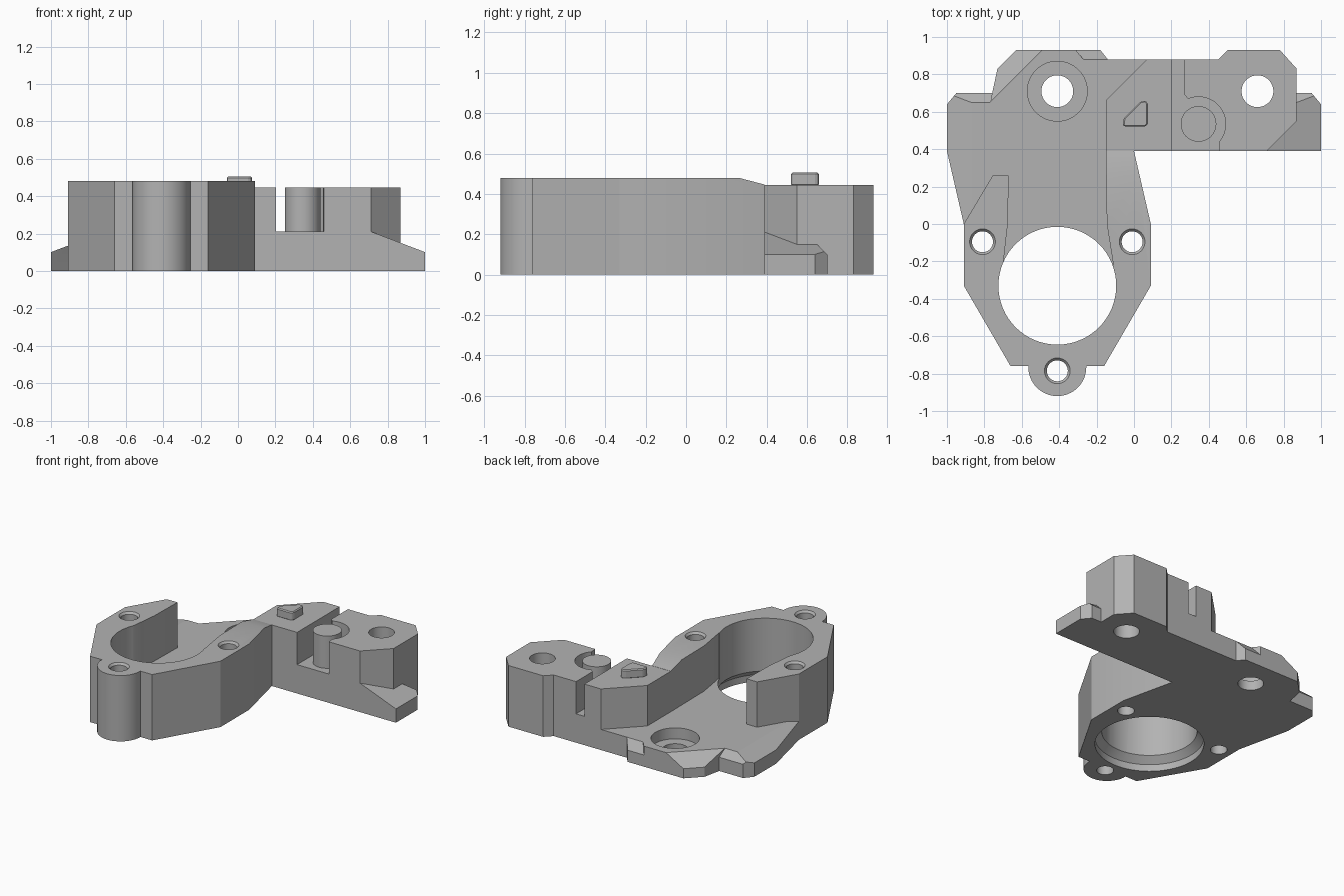
import bpy, bmesh, math
from mathutils import Vector

cube = bpy.data.objects.get("Cube")
if cube:
    bpy.data.objects.remove(cube, do_unlink=True)

grey = bpy.data.materials.new("plain_grey")
grey.use_nodes = True
grey.diffuse_color = (0.45, 0.45, 0.45, 1)
grey.node_tree.nodes["Principled BSDF"].inputs["Base Color"].default_value = (0.45, 0.45, 0.45, 1)


def make(name, bm):
    bmesh.ops.recalc_face_normals(bm, faces=bm.faces)
    mesh = bpy.data.meshes.new(name)
    bm.to_mesh(mesh)
    bm.free()
    mesh.materials.append(grey)
    ob = bpy.data.objects.new(name, mesh)
    bpy.context.collection.objects.link(ob)
    return ob


def prism(name, outline, z0, z1, cuts=()):
    """Extrude an outline, then trim it by planes (point, outward normal)."""
    bm = bmesh.new()
    face = bm.faces.new([bm.verts.new((x, y, z0)) for x, y in outline])
    top = bmesh.ops.extrude_face_region(bm, geom=[face])["geom"]
    bmesh.ops.translate(bm, vec=(0, 0, z1 - z0),
                        verts=[v for v in top if isinstance(v, bmesh.types.BMVert)])
    for point, normal in cuts:
        bmesh.ops.bisect_plane(bm, geom=bm.verts[:] + bm.edges[:] + bm.faces[:],
                               plane_co=Vector(point), plane_no=Vector(normal), clear_outer=True)
        bmesh.ops.holes_fill(bm, edges=bm.edges[:])
    return make(name, bm)


def cylinder(name, x, y, z0, z1, r0, r1=None, sides=64):
    bm = bmesh.new()
    bmesh.ops.create_cone(bm, cap_ends=True, segments=sides, radius1=r0,
                          radius2=r0 if r1 is None else r1, depth=z1 - z0)
    bmesh.ops.translate(bm, vec=(x, y, (z0 + z1) / 2), verts=bm.verts)
    return make(name, bm)


def combine(target, other, operation):
    mod = target.modifiers.new("combine", 'BOOLEAN')
    mod.operation, mod.object, mod.solver = operation, other, 'EXACT'
    bpy.context.view_layer.objects.active = target
    bpy.ops.object.modifier_apply(modifier=mod.name)
    bpy.data.objects.remove(other, do_unlink=True)


TOP, DECK, FLOOR, STEP = 0.48, 0.445, 0.15, 0.21
RX, RY = -0.41, -0.33

# Raised ring with an open back
body = prism("bracket_body", [
    (-.91, -.33), (-.66, -.76), (-.16, -.76), (.09, -.33), (.09, 0), (0, .39),
    (-.15, .39), (-.145, 0), (-.11, -.22), (-.70, -.22), (-.675, 0), (-.67, .26),
    (-.755, .26), (-.91, 0)], 0, TOP, [((0, .26, TOP), (0, .26, 1))])

# Low floor with a sloped back corner
floor = prism("floor", [
    (-.8, 0), (-.8, -.3), (0, -.3), (.05, 0), (0, .39), (.3, .39), (.3, .88), (-.14, .88),
    (-.18, .93), (-.63, .93), (-.73, .83), (-.77, .645)], 0, FLOOR,
    [((-.77, .65, FLOOR), (-.57, .57, 1))])

# Side feet with sloped tops
left_slope = [((-.87, 0, FLOOR), (-.38, 0, 1)), ((0, .65, FLOOR), (0, 1, 1))]
right_slope = [((.87, 0, FLOOR), (.38, 0, 1)), ((0, .65, FLOOR), (0, 1, 1))]
outer_foot = prism("outer_foot", [
    (-.91, 0), (-.7, 0), (-.7, .6), (-.75, .7), (-.95, .7), (-1, .64), (-1, .39)],
    0, FLOOR, left_slope)
arm_foot = prism("arm_foot", [
    (.6, .39), (1, .39), (1, .64), (.95, .7), (.6, .7)], 0, .3, right_slope)

# Arm blocks
inner_block = prism("inner_block", [
    (-.15, .38), (0, .39), (.203, .39), (.203, .88), (.07, .88), (-.15, .66)], 0, DECK)
arm_block = prism("arm_block", [
    (.15, .39), (.71, .39), (.87, .55), (.87, .83), (.78, .93), (.5, .93), (.45, .88),
    (.15, .88)], 0, DECK)
boss = cylinder("front_boss", RX, -.765, 0, TOP, .155)

# Slot and clearance round the post
PX, PY = .345, .535
slot = prism("slot", [(.203, .3), (.47, .3), (.455, .42), (.455, .5), (.27, .69),
                      (.27, 1), (.203, 1)], STEP, .6)
combine(arm_block, slot, 'DIFFERENCE')
combine(arm_block, cylinder("clearance", PX, PY, STEP, .6, .145), 'DIFFERENCE')

for part in (floor, outer_foot, boss, inner_block, arm_block, arm_foot):
    combine(body, part, 'UNION')

# Small bevelled notch at the back of the floor
combine(body, prism("notch", [(-.32, .94), (-.27, .88), (-.14, .88), (-.1, .94)], .05, .2,
                    [((0, .88, FLOOR), (0, -1.3, -1))]), 'DIFFERENCE')

# Main bore, wider at the underside
holes = [(RX, RY, -.1, .6, .315), (RX, RY, -.1, .05, .36), (RX, RY, .05, .095, .36, .315)]
# Screw holes with countersunk rims
for x, y in ((-.81, -.095), (-.01, -.095), (RX, -.785)):
    holes += [(x, y, -.1, .6, .056), (x, y, TOP - .015, TOP + .005, .056, .073)]
# Mounting holes, one counterbored
holes += [(RX, .71, -.1, .6, .085), (RX, .71, .07, .3, .16), (.66, .71, -.1, .6, .085)]
for h in holes:
    combine(body, cylinder("hole", *h), 'DIFFERENCE')

# Post in the slot and locating nub on the inner block
post = cylinder("post", PX, PY, STEP - .01, DECK, .095)
nub = prism("locating_nub", [
    (-.06, .53), (-.05, .52), (.06, .52), (.075, .535), (.075, .645), (.06, .66), (.035, .655),
    (-.055, .565)], DECK - .005, .505)
bevel = nub.modifiers.new("soft_edges", 'BEVEL')
bevel.width, bevel.segments = .01, 1

for ob in (body, post):
    bpy.ops.object.select_all(action='DESELECT')
    ob.select_set(True)
    bpy.context.view_layer.objects.active = ob
    bpy.ops.object.shade_smooth_by_angle(angle=math.radians(20))
